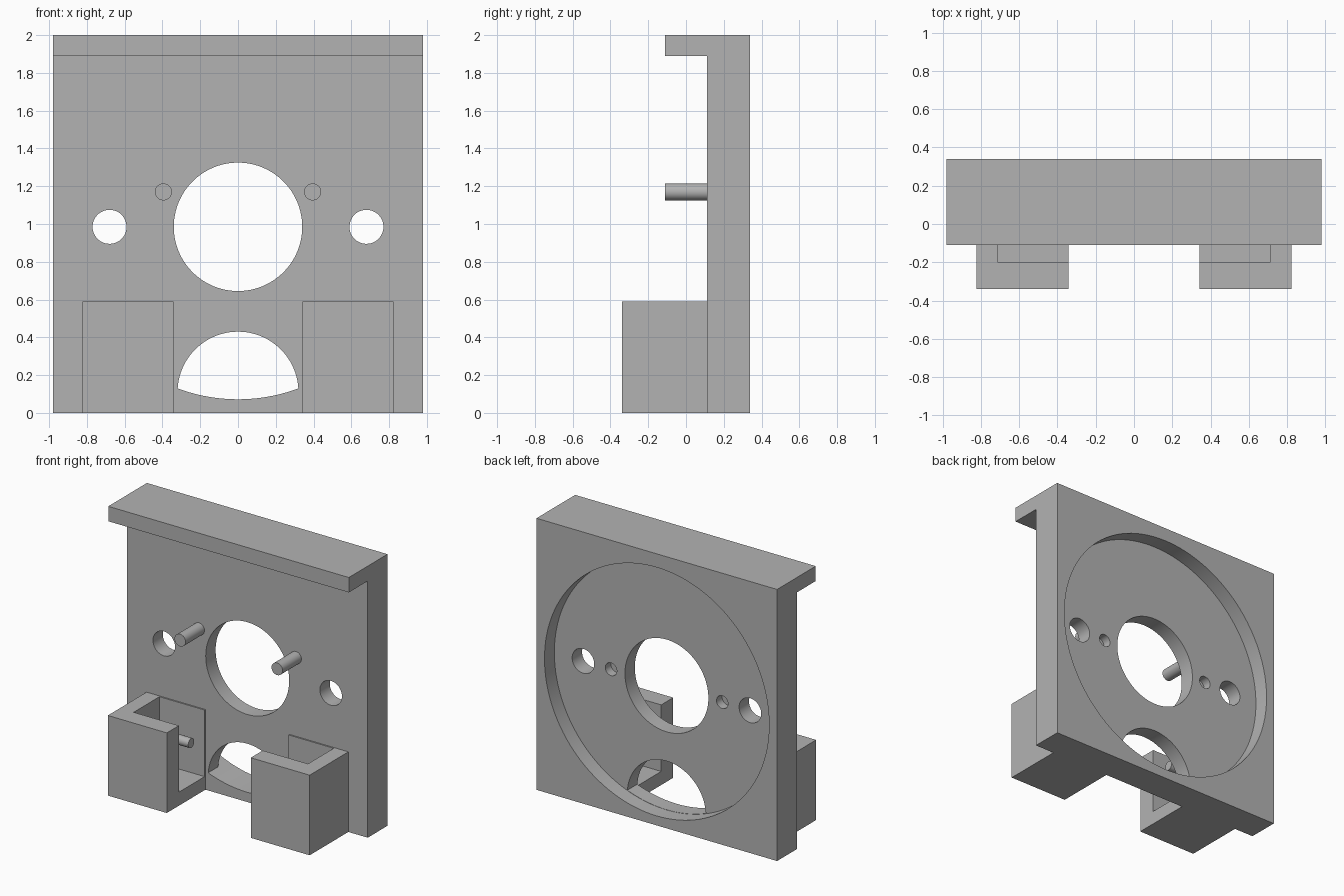
import bpy, bmesh, math
from mathutils import Matrix, Vector

cube = bpy.data.objects.get("Cube")
if cube:
    bpy.data.objects.remove(cube, do_unlink=True)

grey = bpy.data.materials.new("plain grey")
grey.use_nodes = True
grey.diffuse_color = (0.45, 0.45, 0.45, 1)
grey.node_tree.nodes["Principled BSDF"].inputs["Base Color"].default_value = grey.diffuse_color

CENTRE_Z = 0.985
RECESS_R = 0.915


def add_object(name, bm):
    bmesh.ops.recalc_face_normals(bm, faces=bm.faces)
    mesh = bpy.data.meshes.new(name)
    bm.to_mesh(mesh)
    bm.free()
    mesh.materials.append(grey)
    obj = bpy.data.objects.new(name, mesh)
    bpy.context.collection.objects.link(obj)
    return obj


def prism(name, outline, y0, y1):
    """Extrude an (x, z) outline along y."""
    bm = bmesh.new()
    face = bm.faces.new([bm.verts.new((x, y0, z)) for x, z in outline])
    ext = bmesh.ops.extrude_face_region(bm, geom=[face])["geom"]
    verts = [v for v in ext if isinstance(v, bmesh.types.BMVert)]
    bmesh.ops.translate(bm, verts=verts, vec=(0, y1 - y0, 0))
    return add_object(name, bm)


def circle(x, z, r, n=48):
    return [(x + r * math.cos(math.tau * i / n), z + r * math.sin(math.tau * i / n))
            for i in range(n)]


def box(name, lo, hi):
    outline = [(lo[0], lo[2]), (hi[0], lo[2]), (hi[0], hi[2]), (lo[0], hi[2])]
    return prism(name, outline, lo[1], hi[1])


def cut(target, cutter):
    cutter.hide_render = True
    mod = target.modifiers.new("cut", 'BOOLEAN')
    mod.operation = 'DIFFERENCE'
    mod.solver = 'EXACT'
    mod.object = cutter
    bpy.context.view_layer.objects.active = target
    bpy.ops.object.modifier_apply(modifier=mod.name)
    bpy.data.objects.remove(cutter, do_unlink=True)


def smooth(obj):
    bpy.ops.object.select_all(action='DESELECT')
    obj.select_set(True)
    bpy.context.view_layer.objects.active = obj
    bpy.ops.object.shade_smooth_by_angle(angle=math.radians(30))


# Back plate with its overhanging top lip, as one L-shaped section
bm = bmesh.new()
section = [(0.34, 0), (0.34, 2), (-0.11, 2), (-0.11, 1.89), (0.11, 1.89), (0.11, 0)]
face = bm.faces.new([bm.verts.new((-0.98, y, z)) for y, z in section])
ext = bmesh.ops.extrude_face_region(bm, geom=[face])["geom"]
bmesh.ops.translate(bm, verts=[v for v in ext if isinstance(v, bmesh.types.BMVert)],
                    vec=(1.96, 0, 0))
plate = add_object("back_plate", bm)

# Round recess in the back and the large central hole
cut(plate, prism("recess_cutter", circle(0, CENTRE_Z, RECESS_R, 128), 0.225, 0.5))
cut(plate, prism("centre_cutter", circle(0, CENTRE_Z, 0.34, 96), 0, 0.5))

# Lower opening: a circle trimmed by the rim of the recess
opening = []
for x, z in circle(0, 0.11, 0.32, 96):
    d = Vector((x, z - CENTRE_Z))
    if d.length > RECESS_R - 0.002:
        d = d.normalized() * (RECESS_R - 0.002)
    opening.append((d.x, d.y + CENTRE_Z))
cut(plate, prism("opening_cutter", opening, 0, 0.3))

# Through holes and shallow blind holes on both sides
for s in (-1, 1):
    cut(plate, prism("screw_cutter", circle(s * 0.68, CENTRE_Z, 0.09), 0, 0.5))
    cut(plate, prism("blind_cutter", circle(s * 0.453, CENTRE_Z, 0.047, 32), 0.16, 0.3))
smooth(plate)

for s, side in ((-1, "right"), (1, "left")):
    # Front locating pin
    smooth(prism(side + "_front_pin", circle(s * 0.395, 1.17, 0.045, 32), -0.11, 0.115))

    # Corner bracket, open at the top and toward the middle
    xs = sorted((s * 0.342, s * 0.822))
    bracket = box(side + "_bracket", (xs[0], -0.34, 0), (xs[1], 0.11, 0.59))
    xs = sorted((s * 0.2, s * 0.71))
    cut(bracket, box("pocket_cutter", (xs[0], -0.2, 0.1), (xs[1], 0.1, 0.8)))

    # Small pin across the pocket
    bm = bmesh.new()
    bmesh.ops.create_cone(bm, cap_ends=True, segments=32, radius1=0.035, radius2=0.035,
                          depth=0.37, matrix=Matrix.Translation((s * 0.535, -0.045, 0.4))
                          @ Matrix.Rotation(math.pi / 2, 4, 'Y'))
    smooth(add_object(side + "_pocket_pin", bm))
